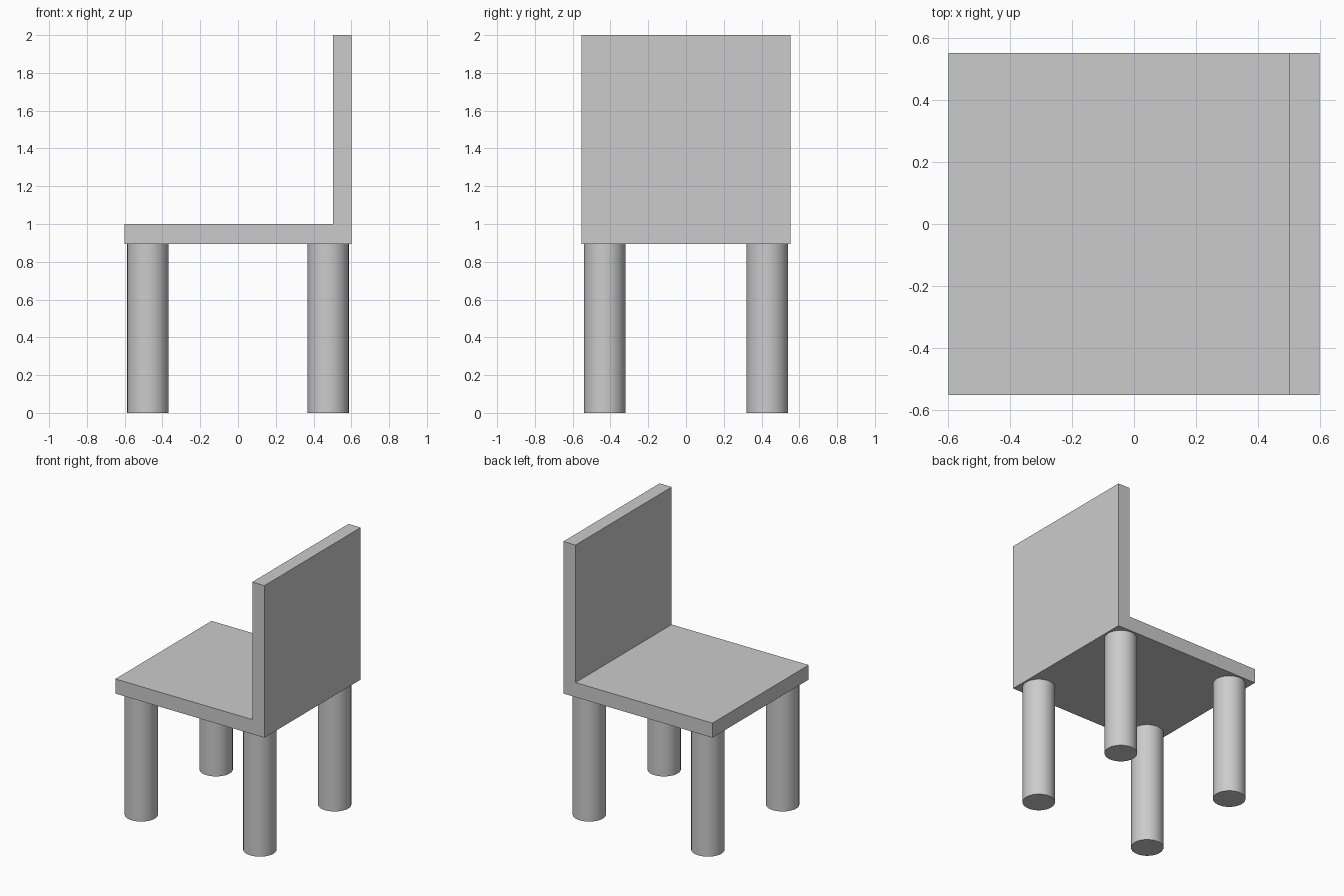
import bpy, bmesh, math

if "Cube" in bpy.data.objects:
    bpy.data.objects.remove(bpy.data.objects["Cube"])

HALF_X, HALF_Y = 0.60, 0.553
SEAT_BOTTOM, SEAT_TOP, BACK_TOP = 0.894, 1.0, 2.0
BACK_FRONT_X = 0.502
LEG_R, LEG_X, LEG_Y = 0.11, 0.477, 0.43


def extrude_profile(name, points, half_width):
    """Extrude a closed x/z profile symmetrically along y."""
    bm = bmesh.new()
    face = bm.faces.new([bm.verts.new((x, -half_width, z)) for x, z in points])
    result = bmesh.ops.extrude_face_region(bm, geom=[face])
    moved = [v for v in result["geom"] if isinstance(v, bmesh.types.BMVert)]
    bmesh.ops.translate(bm, verts=moved, vec=(0, 2 * half_width, 0))
    bmesh.ops.recalc_face_normals(bm, faces=bm.faces)
    mesh = bpy.data.meshes.new(name)
    bm.to_mesh(mesh)
    bm.free()
    obj = bpy.data.objects.new(name, mesh)
    bpy.context.collection.objects.link(obj)
    return obj


def add_leg(name, x, y):
    bpy.ops.mesh.primitive_cylinder_add(
        vertices=32, radius=LEG_R, depth=SEAT_BOTTOM,
        location=(x, y, SEAT_BOTTOM / 2))
    bpy.context.object.name = name
    bpy.ops.object.shade_smooth_by_angle(angle=math.radians(30))


# Seat and backrest: one continuous L-shaped slab
extrude_profile("seat_and_backrest", [
    (-HALF_X, SEAT_BOTTOM), (HALF_X, SEAT_BOTTOM), (HALF_X, BACK_TOP),
    (BACK_FRONT_X, BACK_TOP), (BACK_FRONT_X, SEAT_TOP), (-HALF_X, SEAT_TOP),
], HALF_Y)

# Four round legs; the backrest stands on the +x side
for x_name, sx in (("open_side", -1), ("backrest_side", 1)):
    for y_name, sy in (("front", -1), ("rear", 1)):
        add_leg(f"{y_name}_{x_name}_leg", sx * LEG_X, sy * LEG_Y)
